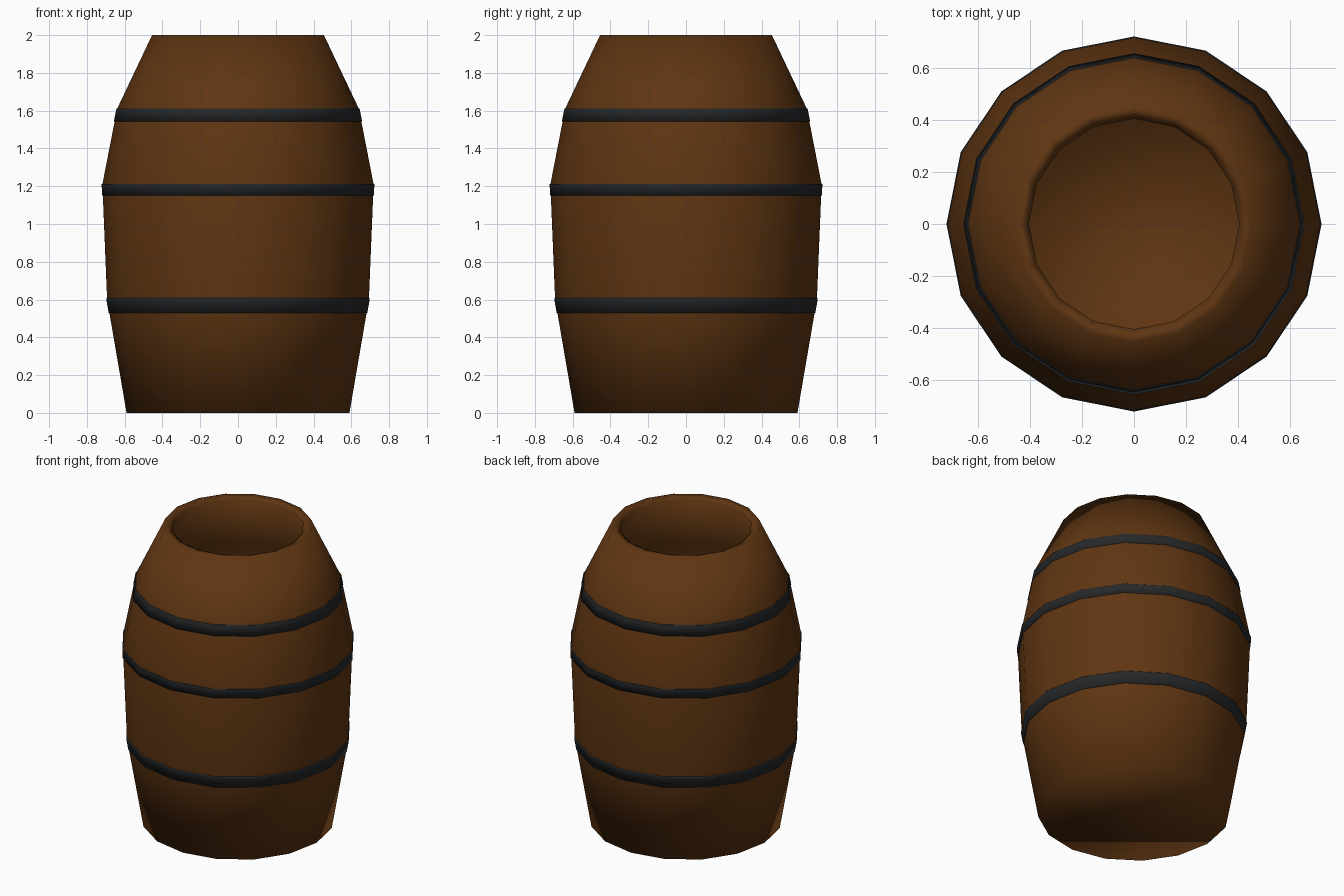
import bpy, bmesh, math

if "Cube" in bpy.data.objects:
    bpy.data.objects.remove(bpy.data.objects["Cube"])

SIDES = 16
WALL = 0.05
# outer stave profile: (radius, height)
PROFILE = [(0.59, 0.0), (0.693, 0.6), (0.718, 1.21), (0.64, 1.61), (0.455, 2.0)]


def material(name, rgb):
    m = bpy.data.materials.new(name)
    m.diffuse_color = (*rgb, 1)
    m.use_nodes = True
    m.node_tree.nodes["Principled BSDF"].inputs["Base Color"].default_value = m.diffuse_color
    return m


wood = material("brown wood", (0.115, 0.036, 0.006))
iron = material("dark iron", (0.019, 0.021, 0.023))


def radius_at(z):
    for (r0, z0), (r1, z1) in zip(PROFILE, PROFILE[1:]):
        if z <= z1:
            return r0 + (r1 - r0) * (z - z0) / (z1 - z0)
    return PROFILE[-1][0]


def lathe(name, profile, mat, caps=False, closed=False):
    """Turn a profile around z, with optional n-gon end caps."""
    bm = bmesh.new()
    rings = [[bm.verts.new((r * math.cos(2 * math.pi * i / SIDES),
                            r * math.sin(2 * math.pi * i / SIDES), z))
              for i in range(SIDES)] for r, z in profile]
    pairs = list(zip(rings, rings[1:]))
    if closed:
        pairs.append((rings[-1], rings[0]))
    for a, b in pairs:
        for i in range(SIDES):
            j = (i + 1) % SIDES
            bm.faces.new((a[i], a[j], b[j], b[i]))
    if caps:
        bm.faces.new(rings[0][::-1])
        bm.faces.new(rings[-1])
    bmesh.ops.recalc_face_normals(bm, faces=bm.faces)
    for f in bm.faces:
        f.smooth = True
    me = bpy.data.meshes.new(name)
    bm.to_mesh(me)
    bm.free()
    me.materials.append(mat)
    ob = bpy.data.objects.new(name, me)
    bpy.context.collection.objects.link(ob)
    return ob


# hollow barrel: outer wall up, over the lip, inner wall down to the floor
inner = [(0.405, 1.98)] + [(r - WALL, z) for r, z in PROFILE[-2:0:-1]] + [(0.545, WALL)]
lathe("barrel_body", PROFILE + inner, wood, caps=True)

# hoops hugging the staves
for name, z0, z1 in (("lower_hoop", 0.53, 0.608), ("middle_hoop", 1.152, 1.213),
                     ("upper_hoop", 1.543, 1.612)):
    heights = [z0] + [z for _, z in PROFILE if z0 < z < z1] + [z1]
    outside = [(radius_at(z) + 0.004, z) for z in heights]
    inside = [(radius_at(z) - 0.01, z) for z in reversed(heights)]
    lathe(name, outside + inside, iron, closed=True)
